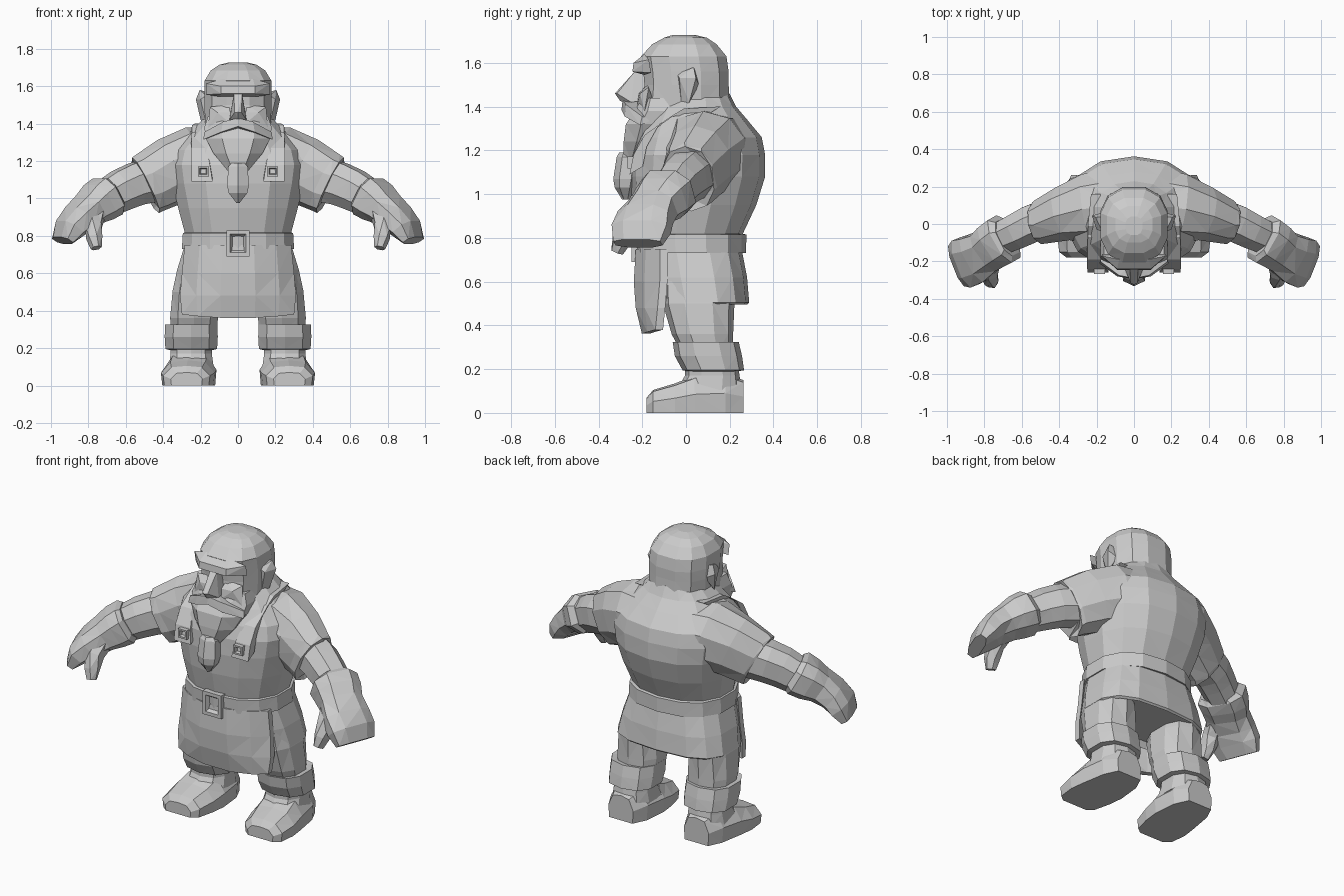
import bpy, bmesh, math
from mathutils import Vector as V

mat = bpy.data.materials.new("clay_grey")
mat.diffuse_color = (0.6, 0.6, 0.6, 1)


def finish(name, bm):
    bmesh.ops.remove_doubles(bm, verts=bm.verts, dist=1e-5)
    bmesh.ops.recalc_face_normals(bm, faces=bm.faces)
    me = bpy.data.meshes.new(name)
    bm.to_mesh(me)
    bm.free()
    me.materials.append(mat)
    ob = bpy.data.objects.new(name, me)
    bpy.context.collection.objects.link(ob)
    return ob


def loft(name, rings):
    """Skin closed rings of points and cap both ends."""
    bm = bmesh.new()
    vs = [[bm.verts.new(p) for p in r] for r in rings]
    n = len(vs[0])
    for a, b in zip(vs, vs[1:]):
        for i in range(n):
            j = (i + 1) % n
            bm.faces.new((a[i], a[j], b[j], b[i]))
    bm.faces.new(vs[0])
    bm.faces.new(vs[-1])
    bmesh.ops.triangulate(bm, faces=[f for f in bm.faces if len(f.verts) == 4])
    return finish(name, bm)


def hull(name, pts):
    bm = bmesh.new()
    for p in pts:
        bm.verts.new(p)
    bmesh.ops.convex_hull(bm, input=bm.verts)
    return finish(name, bm)


def unit_ring(n, p):
    out = []
    for i in range(n):
        a = 2 * math.pi * (i + .5) / n
        c, s = math.cos(a), math.sin(a)
        out.append((math.copysign(abs(c) ** p, c), math.copysign(abs(s) ** p, s)))
    m = max(abs(c) for c, s in out)
    return [(c / m, s / m) for c, s in out]


def stack(name, rows, n=12, p=.8, cx=0):
    """Rows of z, half width, front y, back y."""
    return loft(name, [[V((cx + c * w, (f + b) / 2 + s * (b - f) / 2, z))
                        for c, s in unit_ring(n, p)] for z, w, f, b in rows])


def limb(name, rows, side, n=8, p=.9):
    """Rows of x, y, z, half width, half thickness; mirrored by side."""
    cs = [V(r[:3]) for r in rows]
    rings = []
    for i, r in enumerate(rows):
        d = (cs[min(i + 1, len(cs) - 1)] - cs[max(i - 1, 0)]).normalized()
        w = V((0, 0, 1)).cross(d).normalized()
        t = d.cross(w)
        ring = [cs[i] + w * c * r[3] + t * s * r[4] for c, s in unit_ring(n, p)]
        rings.append([V((q.x * side, q.y, q.z)) for q in ring])
    return loft(name, rings)


def frame(name, cx, cz, w, h, y0, y1, rim):
    """Rectangular buckle with a sunken sloping centre."""
    def rect(a, b, y):
        return [V((cx + i * a, y, cz + j * b)) for i, j in ((-1, -1), (1, -1), (1, 1), (-1, 1))]
    return loft(name, [rect(w, h, y1), rect(w, h, y0), rect(w - rim, h - rim, y0),
                       rect((w - rim) * .6, (h - rim) * .6, y0 + .03)])


# Torso, tunic skirt and belt
stack("tunic_body", [(.72, .285, -.2, .25), (.82, .285, -.215, .255), (.95, .32, -.24, .315),
                     (1.08, .35, -.25, .355), (1.18, .365, -.245, .355), (1.26, .345, -.22, .34),
                     (1.34, .27, -.18, .275), (1.4, .21, -.14, .225), (1.46, .15, -.1, .195)], 14, .88)
stack("tunic_skirt", [(.53, .31, -.11, .255), (.495, .335, -.13, .275), (.505, .35, -.14, .285),
                      (.62, .325, -.17, .275), (.75, .285, -.19, .25)], 14, .72)
stack("belt", [(.735, .28, -.2, .25), (.73, .3, -.225, .27),
               (.815, .295, -.23, .27), (.82, .275, -.2, .25)], 14, .85)
frame("belt_buckle", 0, .76, .062, .07, -.25, -.2, .02)

# Curved apron hanging in front
rings = []
for z, w, yc, ye in ((.75, .285, -.235, -.12), (.6, .3, -.245, -.12),
                     (.48, .31, -.235, -.13), (.38, .3, -.205, -.14)):
    cols = (-1, -.72, -.3, .3, .72, 1)
    out = [V((w * c, ye + (yc - ye) * (1 - abs(c) ** 2.5),
              z - (.02 * (1 - c * c) if z < .4 else 0))) for c in cols]
    rings.append(out + [q + V((0, .035, 0)) for q in reversed(out)])
loft("apron", rings)

# Head with cap, brow, nose and beard
stack("head", [(1.3, .15, -.19, .2), (1.4, .175, -.2, .2), (1.5, .18, -.19, .195),
               (1.56, .18, -.195, .195), (1.63, .178, -.205, .185), (1.685, .145, -.155, .14),
               (1.715, .1, -.1, .095), (1.728, .045, -.06, .04)], 12, .8)
hull("brow", [(s * x, y, z) for s in (-1, 1) for x, y, z in
              ((.09, -.24, 1.6), (.09, -.245, 1.56), (.08, -.19, 1.64), (.1, -.19, 1.545),
               (.172, -.17, 1.615), (.172, -.16, 1.555))])
hull("nose", [(0, -.325, 1.46), (0, -.3, 1.425)] + [(s * x, y, z) for s in (-1, 1) for x, y, z in
              ((.022, -.235, 1.56), (.018, -.315, 1.46), (.045, -.25, 1.42), (.045, -.19, 1.43),
               (.02, -.18, 1.57))])
stack("beard", [(1.44, .16, -.2, -.05), (1.38, .18, -.235, 0), (1.32, .172, -.275, 0),
                (1.24, .13, -.285, -.05), (1.15, .055, -.285, -.15)], 8)
stack("beard_braid", [(1.19, .035, -.3, -.23), (1.17, .052, -.31, -.22), (1.07, .058, -.325, -.23),
                      (1.03, .05, -.32, -.24), (.975, .008, -.29, -.26)], 6, 1)

for s, side in ((-1, "right"), (1, "left")):
    # Face sides
    hull(side + "_moustache", [(s * x, y, z) for x, y, z in
         ((0, -.29, 1.43), (0, -.295, 1.385), (0, -.2, 1.43), (0, -.2, 1.37), (.08, -.275, 1.41),
          (.09, -.28, 1.355), (.18, -.2, 1.355), (.185, -.21, 1.315), (.17, -.15, 1.34))])
    hull(side + "_cheek", [(s * x, y, z) for x, y, z in
         ((.04, -.215, 1.46), (.11, -.21, 1.46), (.15, -.17, 1.49), (.05, -.18, 1.5),
          (.04, -.225, 1.4), (.16, -.19, 1.38), (.1, -.14, 1.4))])
    hull(side + "_ear", [(s * x, y, z) for x, y, z in
         ((.17, -.04, 1.55), (.17, -.02, 1.4), (.2, .015, 1.42), (.225, .045, 1.53),
          (.205, .035, 1.58), (.17, .06, 1.5), (.17, .04, 1.57), (.2, -.03, 1.53))])

    # Apron strap and its small buckle
    rows = ((.205, .1, 1.365, .025), (.215, -.07, 1.355, .032), (.21, -.19, 1.27, .04),
            (.2, -.24, 1.18, .05), (.192, -.258, 1.09, .056))
    loft(side + "_strap", [[V((s * (x + i * w), y + j, z + j * .6)) for i, j in
         ((-1, 0), (1, 0), (1, .06), (-1, .06))] for x, y, z, w in rows])
    frame(side + "_strap_buckle", s * .185, 1.145, .03, .027, -.268, -.235, .01)

    # Sleeve with a rolled hem, arm, glove and thumb
    limb(side + "_sleeve", [(.1, .1, 1.2, .2, .17), (.24, .085, 1.19, .185, .185),
                            (.36, .06, 1.145, .145, .175), (.47, .02, 1.085, .12, .162),
                            (.495, .01, 1.07, .115, .158), (.48, .018, 1.08, .09, .12)], s, 10)
    limb(side + "_arm", [(.42, .05, 1.11, .1, .12), (.55, 0, 1.075, .1, .112),
                         (.62, -.035, 1.045, .095, .108), (.72, -.08, .99, .085, .095)], s)
    limb(side + "_glove", [(.675, -.07, 1.025, .1, .095), (.695, -.08, 1.012, .13, .11),
                           (.745, -.11, .98, .125, .105), (.79, -.145, .945, .115, .088),
                           (.85, -.185, .895, .13, .075), (.9, -.205, .84, .135, .065),
                           (.938, -.22, .775, .115, .035)], s, 8, .75)
    limb(side + "_thumb", [(.76, -.19, .93, .05, .05), (.775, -.26, .86, .045, .045),
                           (.768, -.295, .79, .038, .04), (.758, -.315, .735, .025, .028)], s, 6)

    # Leg, boot cuff, ankle and foot
    stack(side + "_leg", [(.6, .09, -.1, .2), (.5, .115, -.1, .215),
                          (.36, .128, -.06, .21), (.28, .12, -.02, .21)], 10, cx=s * .235)
    stack(side + "_boot_cuff", [(.32, .115, -.03, .2), (.325, .14, -.055, .235), (.26, .142, -.045, .25),
                                (.195, .138, -.01, .26), (.19, .115, .01, .23)], 10, cx=s * .25)
    stack(side + "_ankle", [(.24, .11, 0, .23), (.17, .11, 0, .24),
                            (.1, .12, -.04, .25)], 10, cx=s * .25)
    rings = []
    for y, x0, x1, h in ((-.18, .19, .36, .07), (-.15, .15, .4, .105), (-.05, .125, .412, .135),
                         (.04, .115, .4, .17), (.18, .13, .375, .18), (.262, .17, .335, .15)):
        m, w = (x0 + x1) / 2, (x1 - x0) / 2
        rings.append([V((s * (m + a * w), y, b * h)) for a, b in
                      ((-.95, 0), (.95, 0), (1, .5), (.65, .93), (0, 1), (-.65, .93), (-1, .5))])
    loft(side + "_foot", rings)
